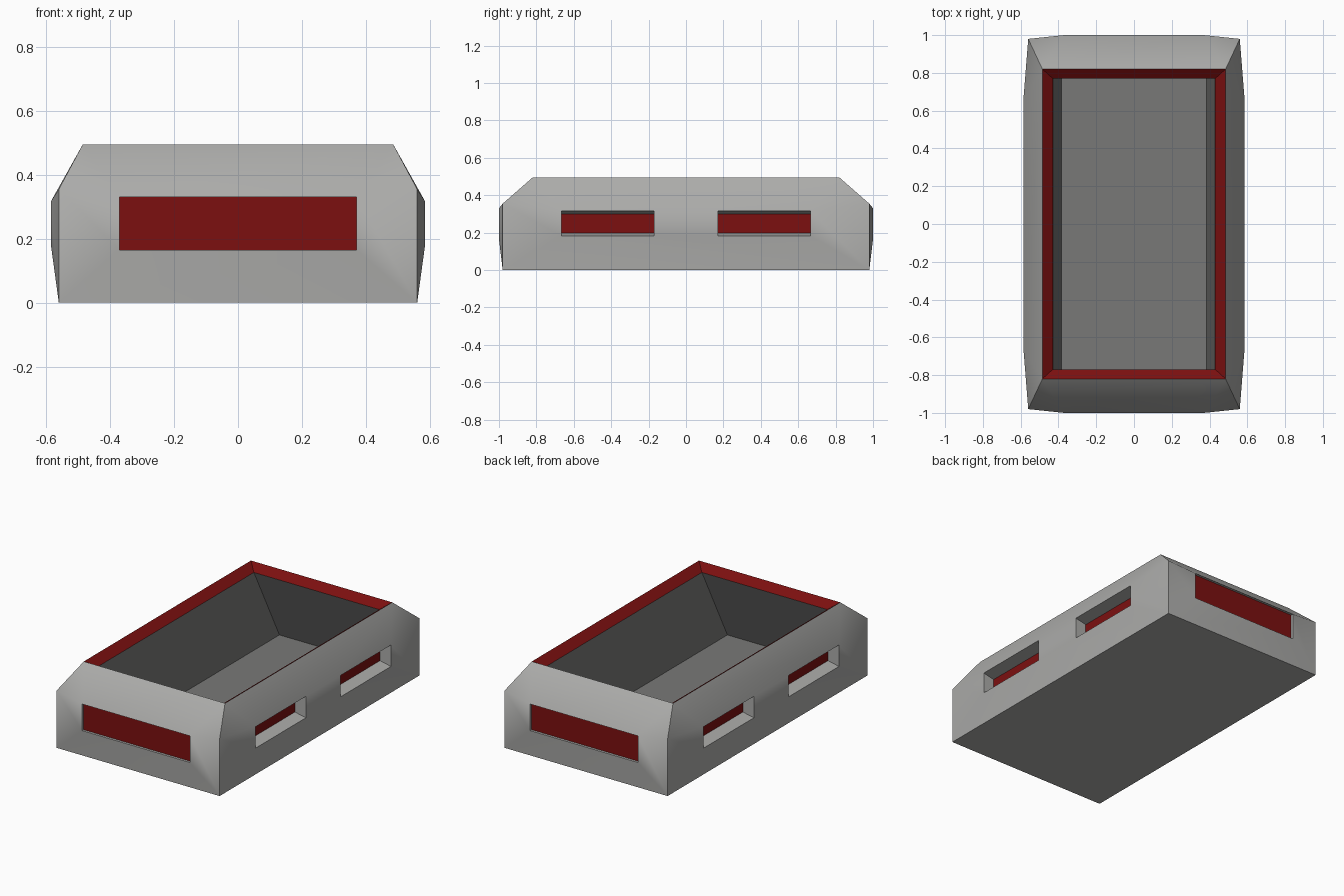
import bpy, bmesh, math
from mathutils import Matrix, Vector

if "Cube" in bpy.data.objects:
    bpy.data.objects.remove(bpy.data.objects["Cube"])


def material(name, rgb):
    m = bpy.data.materials.new(name)
    m.diffuse_color = (*rgb, 1)
    m.use_nodes = True
    m.node_tree.nodes["Principled BSDF"].inputs["Base Color"].default_value = m.diffuse_color
    return m


GREY = material("light grey", (0.41, 0.41, 0.40))
DARK = material("dark grey", (0.19, 0.19, 0.185))
RED = material("dark red", (0.2, 0.005, 0.005))


def finish(bm, name, mats, smooth=None):
    bmesh.ops.remove_doubles(bm, verts=bm.verts, dist=1e-4)
    me = bpy.data.meshes.new(name)
    bm.to_mesh(me)
    bm.free()
    ob = bpy.data.objects.new(name, me)
    bpy.context.collection.objects.link(ob)
    for m in mats:
        me.materials.append(m)
    if smooth:
        bpy.ops.object.select_all(action='DESELECT')
        ob.select_set(True)
        bpy.context.view_layer.objects.active = ob
        bpy.ops.object.shade_smooth_by_angle(angle=math.radians(smooth))
    return ob


def ring(x, y, z):
    return [Vector(p) for p in ((-x, -y, z), (x, -y, z), (x, y, z), (-x, y, z))]


def poly(bm, pts, mat=0):
    f = bm.faces.new([bm.verts.new(p) for p in pts])
    f.material_index = mat


def wall(bm, turn, low, rim, bulge, windows, z0, z1, depth, inset):
    """One bulged wall with recessed windows, built facing -y and then turned.
    low and rim are (half width, distance out) at the base and the top edge."""
    rot = Matrix.Rotation(math.radians(turn), 3, 'Z')

    def add(pts, mat=0):
        poly(bm, [rot @ Vector((u, -d, z)) for u, d, z in pts], mat)

    (lu, ld), (ru, rd) = low, rim
    bot = [(u, bulge, z0) for w in windows for u in w]
    top = [(u, bulge, z1) for w in windows for u in w]
    # skin around the windows
    add([(-lu, ld, 0), (lu, ld, 0)] + bot[::-1])
    add(top + [(ru, rd, 0.495), (-ru, rd, 0.495)])
    add([(lu, ld, 0), (lu, ld, 0.355), top[-1], bot[-1]])
    add([(lu, ld, 0.355), (ru, rd, 0.495), top[-1]])
    add([(-lu, ld, 0.355), (-lu, ld, 0), bot[0], top[0]])
    add([(-ru, rd, 0.495), (-lu, ld, 0.355), top[0]])
    for i in range(1, len(bot) - 1, 2):
        add([bot[i], bot[i + 1], top[i + 1], top[i]])
    # recess sides and red back panel
    for a, b in windows:
        out = [(a, bulge, z0), (b, bulge, z0), (b, bulge, z1), (a, bulge, z1)]
        d, l, h = bulge - depth, z0 + inset, z1 - inset
        back = [(a, d, l), (b, d, l), (b, d, h), (a, d, h)]
        for i in range(4):
            j = (i + 1) % 4
            add([out[i], out[j], back[j], back[i]])
        add(back, 1)


# Outer body: two end walls, two side walls, underside
bm = bmesh.new()
for turn in (0, 180):
    wall(bm, turn, (0.56, 0.98), (0.485, 0.82), 1.0,
         [(-0.37, 0.37)], 0.165, 0.33, 0.015, 0.0)
    wall(bm, turn + 90, (0.98, 0.56), (0.82, 0.485), 0.585,
         [(-0.665, -0.17), (0.17, 0.665)], 0.183, 0.316, 0.075, 0.016)
poly(bm, ring(0.56, 0.98, 0)[::-1])
finish(bm, "outer_body", [GREY, RED], 60)


def funnel(bm, upper, lower):
    for i in range(4):
        j = (i + 1) % 4
        poly(bm, [upper[i], upper[j], lower[j], lower[i]])


# Red sloped lip around the opening
lip_top, lip_low = ring(0.485, 0.82, 0.495), ring(0.43, 0.77, 0.455)
bm = bmesh.new()
funnel(bm, lip_top, lip_low)
finish(bm, "opening_lip", [RED])

# Inner tray: walls undercut at the ends, flat floor
floor = ring(0.385, 0.956, 0.008)
bm = bmesh.new()
funnel(bm, lip_low, floor)
poly(bm, floor)
finish(bm, "inner_tray", [DARK])
